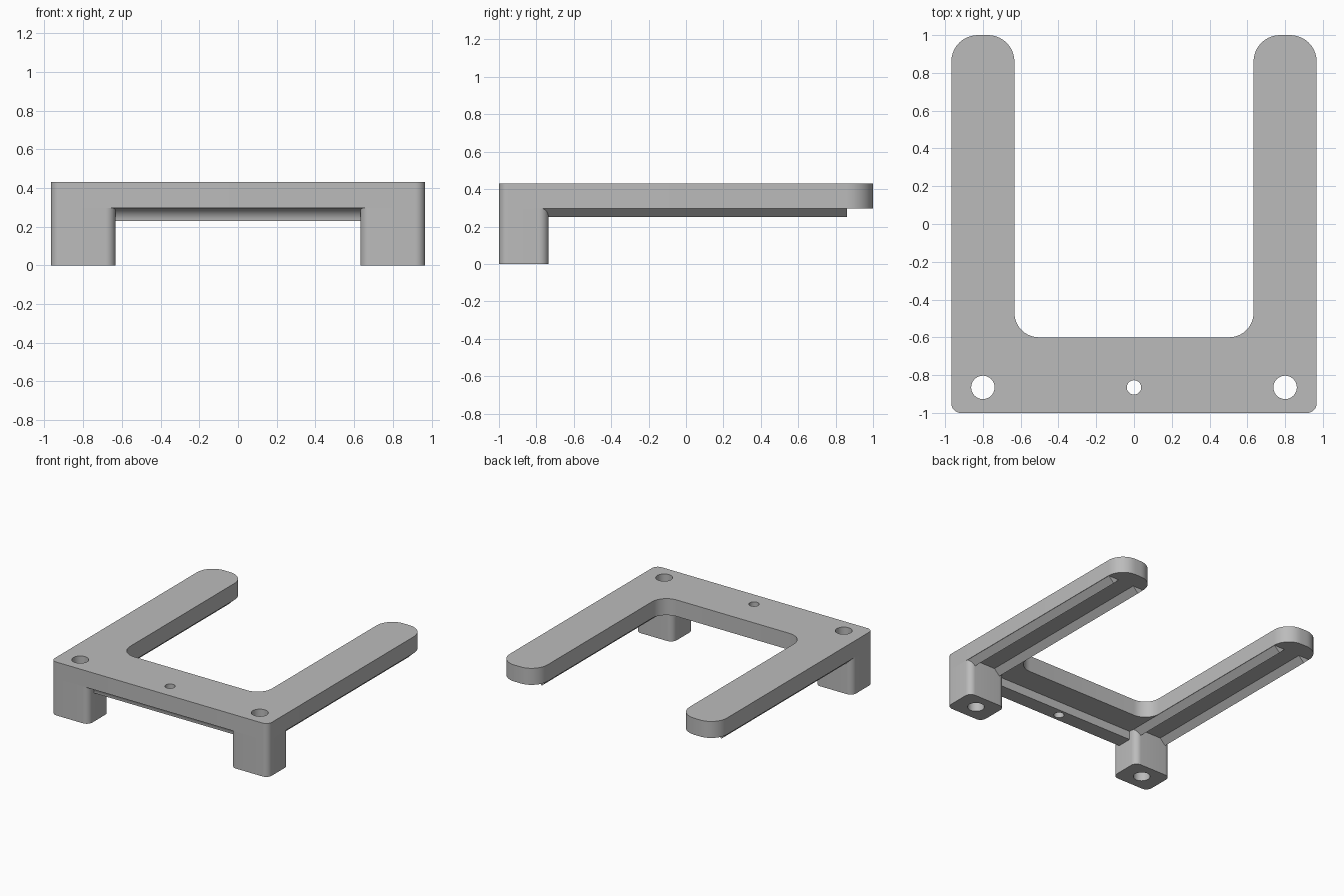
import bpy, bmesh, math
from mathutils import Vector

cube = bpy.data.objects.get("Cube")
if cube:
    bpy.data.objects.remove(cube, do_unlink=True)

grey = bpy.data.materials.new("plain grey")
grey.use_nodes = True
colour = (0.5, 0.5, 0.5, 1)
grey.diffuse_color = colour
grey.node_tree.nodes["Principled BSDF"].inputs["Base Color"].default_value = colour

TOP, UNDER, RAIL_Z, RIB_Z = 0.43, 0.297, 0.228, 0.25
OUT, INN, LEG_BACK = 0.967, 0.633, -0.735
HOLE_Y = -0.865


def rounded(corners, steps=10):
    """Outline from (x, y, radius) corners, each rounded by an arc."""
    pts = []
    n = len(corners)
    for i, (x, y, r) in enumerate(corners):
        p = Vector((x, y))
        a = (Vector(corners[i - 1][:2]) - p).normalized()
        b = (Vector(corners[(i + 1) % n][:2]) - p).normalized()
        centre = p + (a + b) * r
        for k in range(steps + 1):
            t = k / steps * math.pi / 2
            pts.append(centre - b * r * math.cos(t) - a * r * math.sin(t))
    return pts


def prism(name, outline, lo, hi, place):
    """Extrude an outline; place maps (u, v, w) to a position."""
    bm = bmesh.new()
    ends = [[bm.verts.new(place(u, v, w)) for u, v in outline] for w in (lo, hi)]
    n = len(outline)
    bm.faces.new(ends[0][::-1])
    bm.faces.new(ends[1])
    for i in range(n):
        j = (i + 1) % n
        bm.faces.new((ends[0][i], ends[0][j], ends[1][j], ends[1][i]))
    bmesh.ops.recalc_face_normals(bm, faces=bm.faces)
    mesh = bpy.data.meshes.new(name)
    bm.to_mesh(mesh)
    bm.free()
    mesh.materials.append(grey)
    obj = bpy.data.objects.new(name, mesh)
    bpy.context.collection.objects.link(obj)
    return obj


def activate(obj):
    bpy.ops.object.select_all(action='DESELECT')
    obj.select_set(True)
    bpy.context.view_layer.objects.active = obj


def drill(obj, x, radius):
    """Cut a vertical round hole right through a part."""
    circle = [(x + radius * math.cos(math.tau * k / 40),
               HOLE_Y + radius * math.sin(math.tau * k / 40)) for k in range(40)]
    cutter = prism("hole_cutter", circle, -0.1, 0.6, upright)
    cutter.hide_render = True
    mod = obj.modifiers.new("hole", 'BOOLEAN')
    mod.operation = 'DIFFERENCE'
    mod.solver = 'EXACT'
    mod.object = cutter
    activate(obj)
    bpy.ops.object.modifier_apply(modifier=mod.name)
    bpy.data.objects.remove(cutter, do_unlink=True)


def upright(u, v, w):
    return (u, v, w)


def across(u, v, w):
    return (w, u, v)


def lengthwise(u, v, w):
    return (u, w, v)


# U-shaped top plate
plate = prism("top_plate", rounded([
    (-OUT, -1, 0.05), (OUT, -1, 0.05), (OUT, 1, 0.14), (INN, 1, 0.14),
    (INN, -0.6, 0.13), (-INN, -0.6, 0.13), (-INN, 1, 0.14), (-OUT, 1, 0.14)]),
    UNDER, TOP, upright)
for x, r in ((-0.8, 0.062), (0, 0.038), (0.8, 0.062)):
    drill(plate, x, r)
parts = [plate]

# Front rail under the plate, with a concave front fillet
r = UNDER - RAIL_Z
fillet = [(-0.995 + r * math.sin(t), RAIL_Z + r * math.cos(t))
          for t in (k / 10 * math.pi / 2 for k in range(11))]
rail = prism("front_rail", fillet + [(-0.805, RAIL_Z), (-0.805, UNDER)],
             -0.69, 0.69, across)
drill(rail, 0, 0.038)
parts.append(rail)

# Legs and the pointed ribs under each arm
for side, s in (("left", 1), ("right", -1)):
    leg = prism(side + "_leg", rounded([
        (s * OUT, -1, 0.05), (s * OUT, LEG_BACK, 0.05),
        (s * INN, LEG_BACK, 0.05), (s * INN, -1, 0.05)]), 0, UNDER, upright)
    drill(leg, s * 0.8, 0.062)
    parts.append(leg)
    depth = UNDER - RIB_Z
    for place, x in (("outer", OUT - 0.05), ("inner", INN + 0.05)):
        parts.append(prism(side + "_" + place + "_rib", [
            (s * x - depth, UNDER), (s * x, RIB_Z), (s * x + depth, UNDER)],
            -0.79, 0.86, lengthwise))

for obj in parts:
    activate(obj)
    bpy.ops.object.shade_smooth_by_angle()
